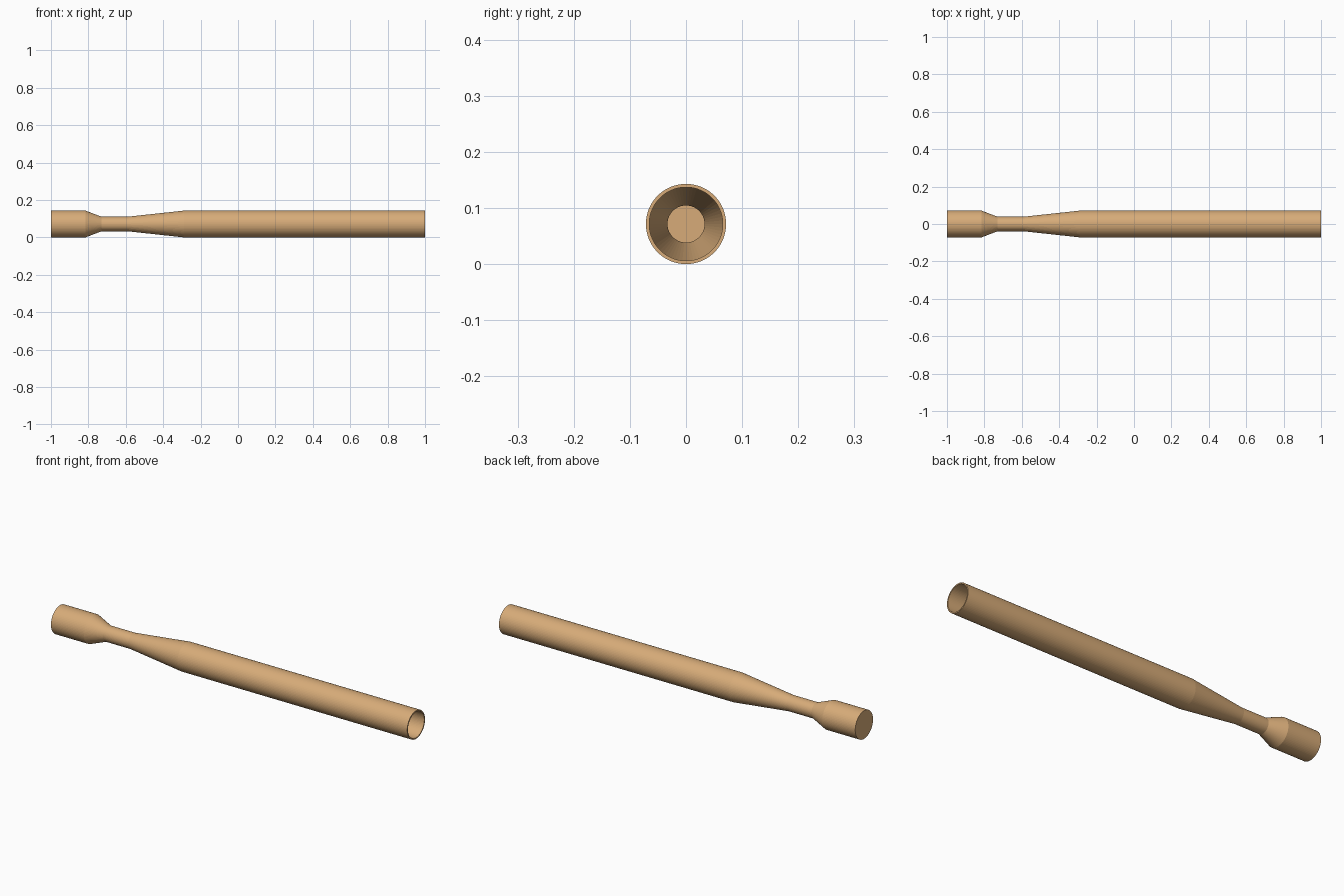
import bpy, bmesh, math

if "Cube" in bpy.data.objects:
    bpy.data.objects.remove(bpy.data.objects["Cube"])

R, NECK, WALL = 0.0715, 0.039, 0.006
SEGS = 64

wood = bpy.data.materials.new("tan")
wood.diffuse_color = (0.68, 0.41, 0.19, 1)
wood.use_nodes = True
wood.node_tree.nodes["Principled BSDF"].inputs["Base Color"].default_value = wood.diffuse_color

# outer profile (x, radius), from the closed end to the open mouth
outer = [(-1, R), (-0.815, R), (-0.73, NECK), (-0.59, NECK), (-0.29, R), (1, R)]
# bore follows the outside at an even wall thickness
inner = [(x, r - WALL) for x, r in reversed(outer)]
inner[-1] = (-1 + WALL, R - WALL)
profile = outer + inner

# revolve the profile about the x axis
bm = bmesh.new()
rings = []
for x, r in profile:
    rings.append([bm.verts.new((x, r * math.cos(a), R + r * math.sin(a)))
                  for a in (2 * math.pi * i / SEGS for i in range(SEGS))])
for a, b in zip(rings, rings[1:]):
    for i in range(SEGS):
        j = (i + 1) % SEGS
        bm.faces.new((a[i], a[j], b[j], b[i]))

# closed end, outside and inside
bm.faces.new(rings[0])
bm.faces.new(rings[-1])
bmesh.ops.recalc_face_normals(bm, faces=bm.faces)

mesh = bpy.data.meshes.new("tube")
bm.to_mesh(mesh)
bm.free()
mesh.materials.append(wood)
tube = bpy.data.objects.new("necked_tube", mesh)
bpy.context.collection.objects.link(tube)

bpy.context.view_layer.objects.active = tube
tube.select_set(True)
bpy.ops.object.shade_smooth_by_angle(angle=math.radians(5))
